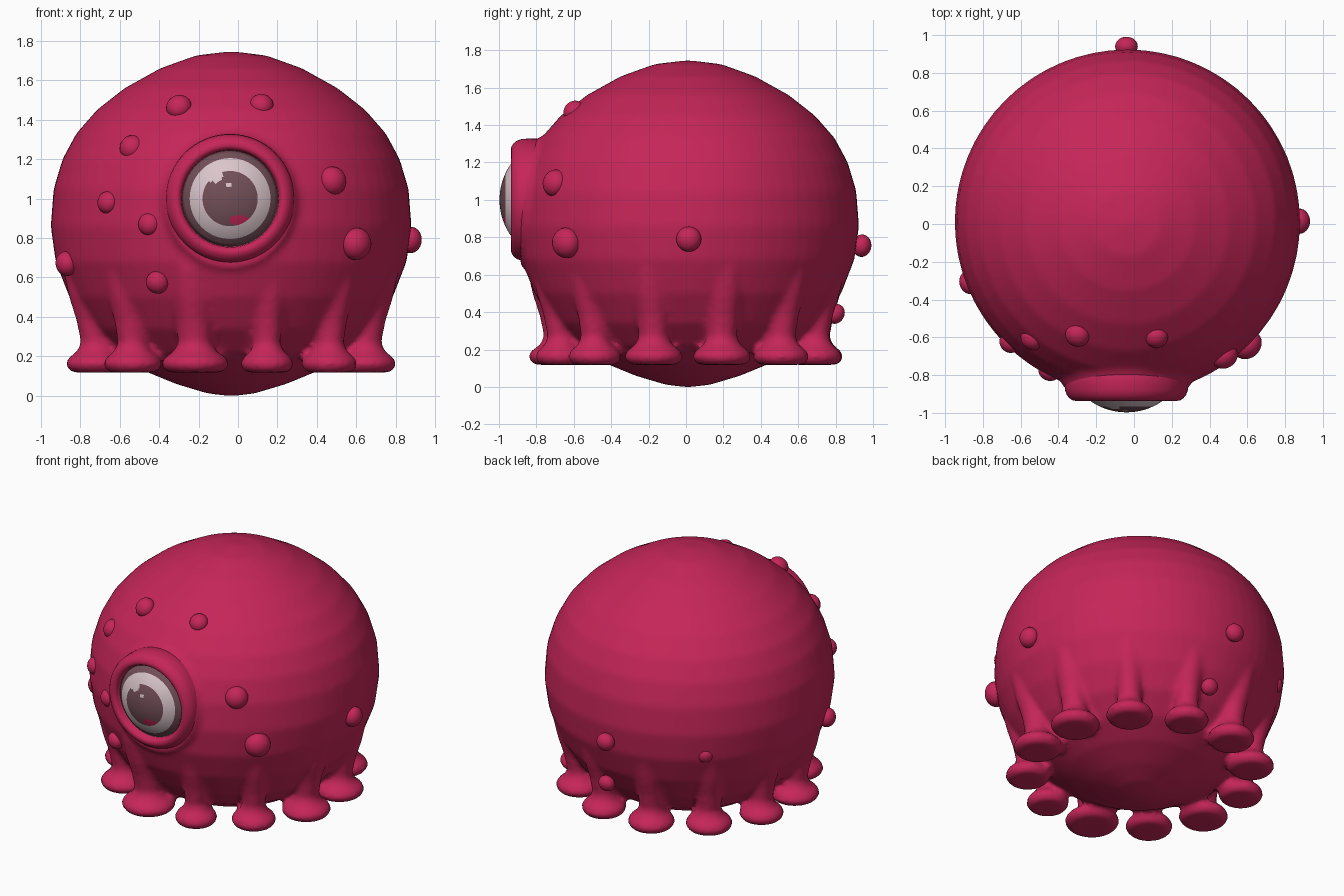
import bpy, bmesh, math
from mathutils import Matrix, Vector

if "Cube" in bpy.data.objects:
    bpy.data.objects.remove(bpy.data.objects["Cube"])

CX, CY = -0.035, 0.01


def material(name, rgb):
    m = bpy.data.materials.new(name)
    m.diffuse_color = (*rgb, 1)
    m.use_nodes = True
    m.node_tree.nodes["Principled BSDF"].inputs["Base Color"].default_value = m.diffuse_color
    return m


SKIN = material("crimson skin", (0.56, 0.019, 0.098))
WHITE = material("eye white", (0.70, 0.56, 0.60))
DARK = material("dark mauve", (0.17, 0.078, 0.098))


def stack(bm, rings, seg=32, mat=Matrix()):
    """Closed tube through circles given as (x, y, height, radius)."""
    loops = []
    for x, y, z, r in rings:
        loops.append([bm.verts.new(mat @ Vector((x + r * math.cos(a), y + r * math.sin(a), z)))
                      for a in (2 * math.pi * i / seg for i in range(seg))])
    for a, b in zip(loops, loops[1:]):
        for i in range(seg):
            j = (i + 1) % seg
            bm.faces.new((a[i], a[j], b[j], b[i]))
    bm.faces.new(loops[0][::-1])
    bm.faces.new(loops[-1])


def finish(bm, name, mats):
    bmesh.ops.recalc_face_normals(bm, faces=bm.faces)
    me = bpy.data.meshes.new(name)
    bm.to_mesh(me)
    bm.free()
    for m in mats:
        me.materials.append(m)
    for p in me.polygons:
        p.use_smooth = True
    ob = bpy.data.objects.new(name, me)
    bpy.context.collection.objects.link(ob)
    return ob


# Turns a stack so that its height points to the front (-y)
def facing(z):
    return Matrix.Translation((-0.04, 0, z)) @ Matrix.Rotation(math.pi / 2, 4, 'X')


# Body: round dome with a shallow pointed underside
bm = bmesh.new()
profile = [(.02, 0), (.12, .012), (.28, .06), (.45, .13), (.60, .22), (.72, .34), (.82, .50),
           (.89, .68), (.915, .86), (.90, 1.05), (.855, 1.2), (.785, 1.33), (.68, 1.45),
           (.54, 1.56), (.36, 1.66), (.18, 1.725), (.02, 1.745)]
stack(bm, [(CX, CY, z, r) for r, z in profile], 64)

# Twelve legs with flat sucker feet, rising into ridges on the body
leg = [(.705, .118, .115), (.705, .135, .14), (.705, .165, .152), (.705, .195, .135),
       (.705, .225, .095), (.708, .27, .075), (.725, .38, .08), (.748, .50, .095),
       (.785, .64, .09), (.825, .80, .06)]
sizes = [.9, .95, 1.05, 1.05, 1, .95, 1, 1, .95, 1.05, 1, 1.15]
for k, s in enumerate(sizes):
    a = math.radians(-75 + 30 * k)
    stack(bm, [(CX + d * math.cos(a), CY + d * math.sin(a), z, r * s) for d, z, r in leg], 24)

# Flared base of the eye socket
stack(bm, [(0, 0, h, r) for h, r in [(.5, .42), (.70, .41), (.79, .365), (.85, .34), (.885, .315)]],
      48, facing(.965))
body = finish(bm, "body", [SKIN])

# Fuse body, legs and socket into one soft skin
rm = body.modifiers.new("fuse", 'REMESH')
rm.mode = 'VOXEL'
rm.voxel_size = 0.018
rm.use_smooth_shade = True
sm = body.modifiers.new("soften", 'SMOOTH')
sm.factor = 0.5
sm.iterations = 6
fused = bpy.data.meshes.new_from_object(body.evaluated_get(bpy.context.evaluated_depsgraph_get()))
body.modifiers.clear()
body.data = fused
if not fused.materials:
    fused.materials.append(SKIN)
for p in fused.polygons:
    p.use_smooth = True
    p.material_index = 0

# Eyelid: rounded lip around the eye
bm = bmesh.new()
lid = [(.70, .325), (.84, .328), (.88, .325), (.905, .316), (.922, .302), (.933, .286), (.936, .27),
       (.930, .256), (.915, .247), (.88, .243)]
stack(bm, [(0, 0, h, r) for h, r in lid], 64, facing(1.0))
finish(bm, "eyelid", [SKIN])

# Eyeball: bulging cap with dark rim, white ring and pupil
R = 0.335
radii = [.25, .228, .205, .183, .162, .14, .128, .116, .104, .092, .08, .06, .04, .02, .004]
bm = bmesh.new()
stack(bm, [(0, 0, .997 - R + math.sqrt(R * R - r * r), r) for r in radii], 64, facing(1.0))
bm.normal_update()
for f in bm.faces:
    c = f.calc_center_median()
    x, z = c.x + 0.04, c.z - 1.0
    r = math.hypot(x, z)
    f.material_index = 0 if .14 < r < .205 else 1
    if r < .14 and (math.hypot(x + .075, z - .115) < .035 or math.hypot(x + .01, z - .07) < .014):
        f.material_index = 0          # glint
    if r < .14 and z < -.085 and math.hypot((x - .045) / .05, (z + .108) / .026) < 1:
        f.material_index = 2          # red reflection
finish(bm, "eyeball", [WHITE, DARK, SKIN])

# Warts scattered over the skin
warts = [(-.30, -.59, 1.465, .065), (.12, -.60, 1.475, .06), (-.54, -.61, 1.26, .063),
         (-.66, -.63, .98, .057), (-.45, -.78, .87, .058), (-.41, -.755, .575, .058),
         (-.87, -.31, .67, .063), (.48, -.70, 1.09, .073), (.60, -.64, .77, .082),
         (.875, .015, .79, .067), (-.04, .94, .755, .06), (.05, .80, .39, .055),
         (-.61, .66, .71, .052)]
for i, (x, y, z, r) in enumerate(warts):
    out = Vector((x - CX, y - CY, z - .85)).normalized()
    bm = bmesh.new()
    bmesh.ops.create_uvsphere(bm, u_segments=24, v_segments=14, radius=r)
    flat = Matrix.Diagonal((1, 1, .85, 1))
    rot = out.to_track_quat('Z', 'Y').to_matrix().to_4x4()
    bmesh.ops.transform(bm, matrix=Matrix.Translation((x, y, z)) @ rot @ flat, verts=bm.verts)
    finish(bm, "wart_%d" % (i + 1), [SKIN])
